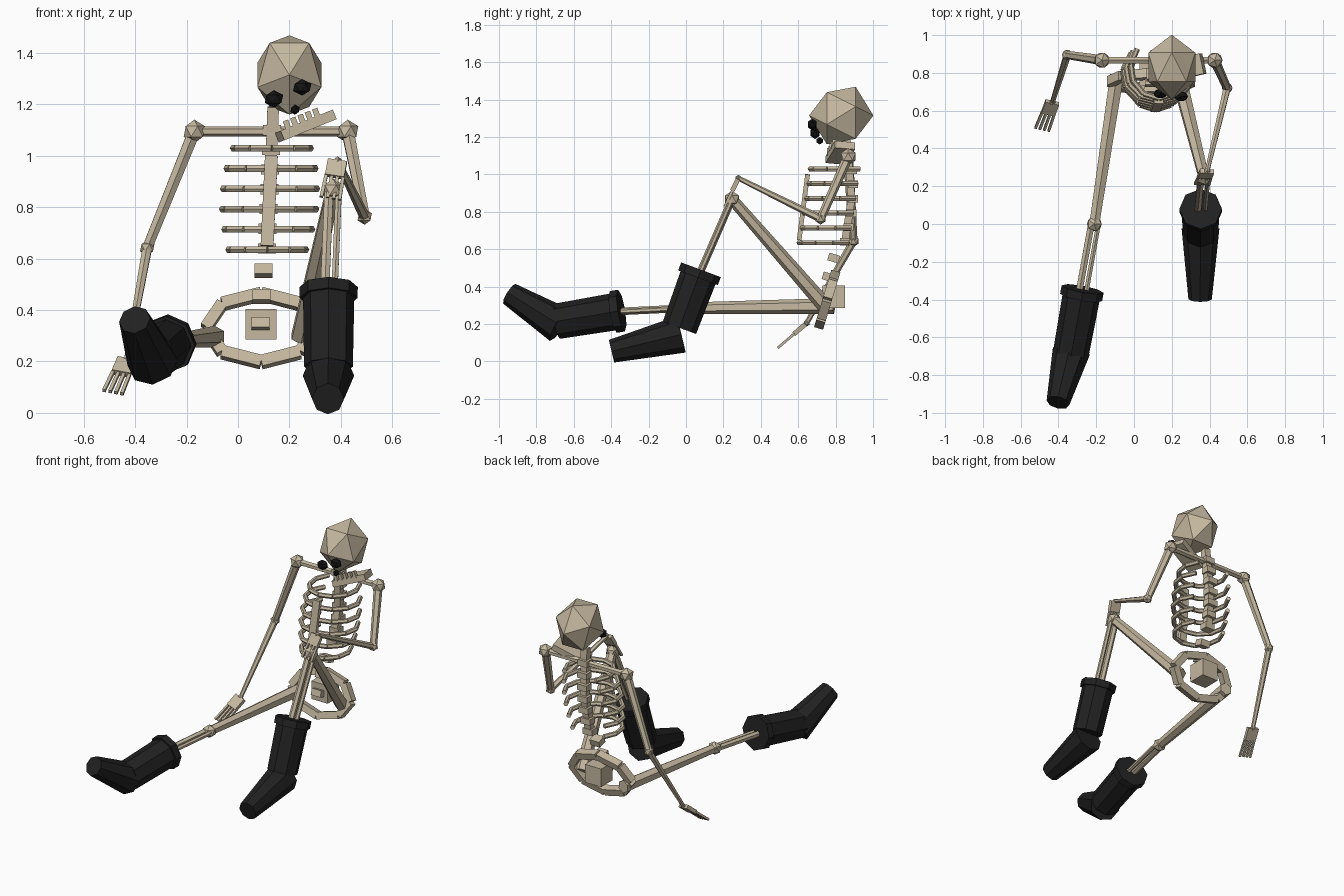
import bpy, bmesh, math
from mathutils import Vector, Matrix

old = bpy.data.objects.get("Cube")
if old:
    bpy.data.objects.remove(old, do_unlink=True)


def material(name, rgb):
    m = bpy.data.materials.new(name)
    m.use_nodes = True
    m.diffuse_color = (*rgb, 1)
    m.node_tree.nodes["Principled BSDF"].inputs["Base Color"].default_value = (*rgb, 1)
    return m


BONE = material("bone", (0.56, 0.48, 0.35))
LEATHER = material("black_leather", (0.015, 0.015, 0.015))
SOCKET = material("socket_black", (0.007, 0.007, 0.007))


def finish(name, bm, mat):
    mesh = bpy.data.meshes.new(name)
    bm.to_mesh(mesh)
    bm.free()
    mesh.materials.append(mat)
    obj = bpy.data.objects.new(name, mesh)
    bpy.context.scene.collection.objects.link(obj)
    return obj


def frame(a, b, side):
    """Matrix centred between a and b, z along a-b, x close to side."""
    a, b, x = Vector(a), Vector(b), Vector(side)
    z = (b - a).normalized()
    if abs(z.dot(x.normalized())) > 0.95:
        x = Vector((0, 1, 0))
    y = z.cross(x).normalized()
    x = y.cross(z)
    rot = Matrix((x, y, z)).transposed().to_4x4()
    return Matrix.Translation((a + b) / 2) @ rot, (b - a).length


def add_tube(bm, a, b, r1, r2, sides=6, side=(1, 0, 0)):
    m, length = frame(a, b, side)
    bmesh.ops.create_cone(bm, cap_ends=True, segments=sides, radius1=r1,
                          radius2=r2, depth=length, matrix=m)


def add_beam(bm, a, b, w, d, side=(1, 0, 0)):
    m, length = frame(a, b, side)
    bmesh.ops.create_cube(bm, size=1, matrix=m @ Matrix.Diagonal((w, d, length, 1)))


def tube(name, a, b, r1, r2, mat=BONE, sides=6):
    bm = bmesh.new()
    add_tube(bm, a, b, r1, r2, sides)
    return finish(name, bm, mat)


def beam(name, a, b, w, d, side=(1, 0, 0)):
    bm = bmesh.new()
    add_beam(bm, a, b, w, d, side)
    return finish(name, bm, BONE)


def ball(name, loc, r, mat=BONE, scale=(1, 1, 1), turn=Matrix()):
    bm = bmesh.new()
    m = Matrix.Translation(loc) @ Matrix.Diagonal((*scale, 1)) @ turn
    bmesh.ops.create_icosphere(bm, subdivisions=1, radius=r, matrix=m)
    return finish(name, bm, mat)


# Skull, tipped back
tilt = Matrix.Rotation(math.radians(-26.6), 4, 'X') @ Matrix.Rotation(math.pi / 2, 4, 'Z')
ball("skull", (0.2, 0.83, 1.315), 0.172, scale=(0.85, 1, 1), turn=tilt)
ball("right_eye_socket", (0.14, 0.69, 1.222), 0.04, SOCKET, (1, 0.7, 0.85))
ball("left_eye_socket", (0.25, 0.675, 1.267), 0.04, SOCKET, (1, 0.7, 0.8))
ball("nose_hole", (0.222, 0.715, 1.18), 0.02, SOCKET)

# Jaw hanging at an angle, with a row of teeth on its front edge
jaw_a, jaw_b = Vector((0.162, 0.80, 1.075)), Vector((0.365, 0.85, 1.157))
beam("jaw", jaw_a, jaw_b, 0.11, 0.04, (0, 1, 0))
bm = bmesh.new()
for i in range(5):
    p = jaw_a.lerp(jaw_b, 0.18 + 0.14 * i) + Vector((0, -0.045, 0.01))
    add_beam(bm, p, p + Vector((-0.014, 0, 0.038)), 0.022, 0.02)
finish("teeth", bm, BONE)

# Spine, loose lower vertebrae, sternum
neck, chest, waist = (0.137, 0.86, 1.19), (0.125, 0.885, 0.87), (0.112, 0.85, 0.64)
beam("neck_and_upper_spine", neck, chest, 0.045, 0.04)
beam("middle_spine", chest, waist, 0.045, 0.04)
bm = bmesh.new()
for i in range(7):
    t = i / 6
    p = Vector(waist).lerp(Vector((0.132, 0.875, 1.1)), t)
    p.y += 0.03 * math.sin(math.pi * t)
    add_beam(bm, p - Vector((0, 0, 0.02)), p + Vector((0, 0, 0.02)), 0.07, 0.055)
for x, y, z in [(0.1, 0.79, 0.553), (0.092, 0.76, 0.452), (0.087, 0.725, 0.345)]:
    add_beam(bm, (x, y - 0.006, z - 0.02), (x, y + 0.006, z + 0.02), 0.07, 0.06)
finish("vertebrae", bm, BONE)
beam("sternum", (0.113, 0.605, 0.65), (0.13, 0.65, 1.0), 0.05, 0.025)

# Ribs: arcs open at the back
for i, half in enumerate([0.15, 0.172, 0.182, 0.182, 0.17, 0.15]):
    t = i / 5
    cx, cy, z = 0.132 - 0.018 * t, 0.825 - 0.06 * t, 1.03 - 0.079 * i
    pts = []
    for k in range(9):
        a = math.radians(140 + 260 * k / 8)
        pts.append((cx + half * math.cos(a), cy + 0.16 * math.sin(a), z))
    bm = bmesh.new()
    for p, q in zip(pts, pts[1:]):
        add_tube(bm, p, q, 0.015, 0.015, 6, (0, 0, 1))
    finish(f"rib_{i + 1}", bm, BONE)

# Pelvis ring and sacrum
centre = Vector((0.09, 0.755, 0.33))
up = Vector((0, 0.29, 0.96))
normal = up.cross(Vector((1, 0, 0)))
ring = [centre + Vector((0.215, 0, 0)) * math.cos(k * math.pi / 4)
        + up * 0.138 * math.sin(k * math.pi / 4) for k in range(8)]
bm = bmesh.new()
for k in range(8):
    add_beam(bm, ring[k], ring[(k + 1) % 8], 0.05, 0.045, normal)
finish("pelvis_ring", bm, BONE)
beam("sacrum", (0.09, 0.79, 0.285), (0.09, 0.79, 0.405), 0.12, 0.12)

# Arms
shoulders = {"right": (-0.17, 0.867, 1.095), "left": (0.427, 0.867, 1.095)}
elbows = {"right": (-0.353, 0.895, 0.643), "left": (0.493, 0.72, 0.763)}
wrists = {"right": (-0.432, 0.645, 0.205), "left": (0.387, 0.28, 0.98)}
fingertips = {"right": (-0.487, 0.50, 0.08), "left": (0.36, 0.21, 0.835)}
tube("collar_bone", shoulders["right"], shoulders["left"], 0.02, 0.02)
for s in ("right", "left"):
    ball(s + "_shoulder", shoulders[s], 0.046)
    ball(s + "_elbow", elbows[s], 0.031)
    ball(s + "_wrist", wrists[s], 0.018)
    tube(s + "_upper_arm", shoulders[s], elbows[s], 0.027, 0.022)
    tube(s + "_forearm", elbows[s], wrists[s], 0.021, 0.013)
    w, tip = Vector(wrists[s]), Vector(fingertips[s])
    m, length = frame(w, tip, (1, 0, 0))
    across = m.col[0].to_3d()
    bm = bmesh.new()
    add_beam(bm, w, w.lerp(tip, 0.42), 0.075, 0.025)
    for k in range(4):
        off = across * (k - 1.5) * 0.022
        add_beam(bm, w.lerp(tip, 0.4) + off, tip + off * 1.1, 0.013, 0.014)
    finish(s + "_hand", bm, BONE)

# Legs: thigh, knee, paired shin bones, boot
hips = {"right": (-0.09, 0.79, 0.297), "left": (0.245, 0.745, 0.295)}
knees = {"right": (-0.21, 0.0, 0.285), "left": (0.37, 0.246, 0.868)}
cuffs = {"right": (-0.272, -0.345, 0.272), "left": (0.353, 0.08, 0.49)}
ankles = {"right": (-0.335, -0.69, 0.215), "left": (0.352, -0.035, 0.18)}
heels = {"right": (-0.332, -0.675, 0.195), "left": (0.352, -0.025, 0.145)}
toes = {"right": (-0.402, -0.945, 0.362), "left": (0.35, -0.398, 0.055)}
for s in ("right", "left"):
    tube(s + "_thigh", hips[s], knees[s], 0.042, 0.03)
    ball(s + "_knee", knees[s], 0.044)
    knee, cuff, ankle = Vector(knees[s]), Vector(cuffs[s]), Vector(ankles[s])
    for bone, off, r in (("shin", -0.016, 0.02), ("calf_bone", 0.022, 0.014)):
        d = Vector((off, 0, 0))
        tube(f"{s}_{bone}", knee + d, cuff.lerp(ankle, 0.1) + d, r, r)
    axis = (ankle - cuff).normalized()
    tube(s + "_boot_cuff", cuff, cuff + axis * 0.045, 0.113, 0.113, LEATHER, 8)
    tube(s + "_boot_shaft", cuff + axis * 0.02, ankle, 0.1, 0.095, LEATHER, 8)
    tube(s + "_boot_foot", heels[s], toes[s], 0.1, 0.062, LEATHER, 8)
